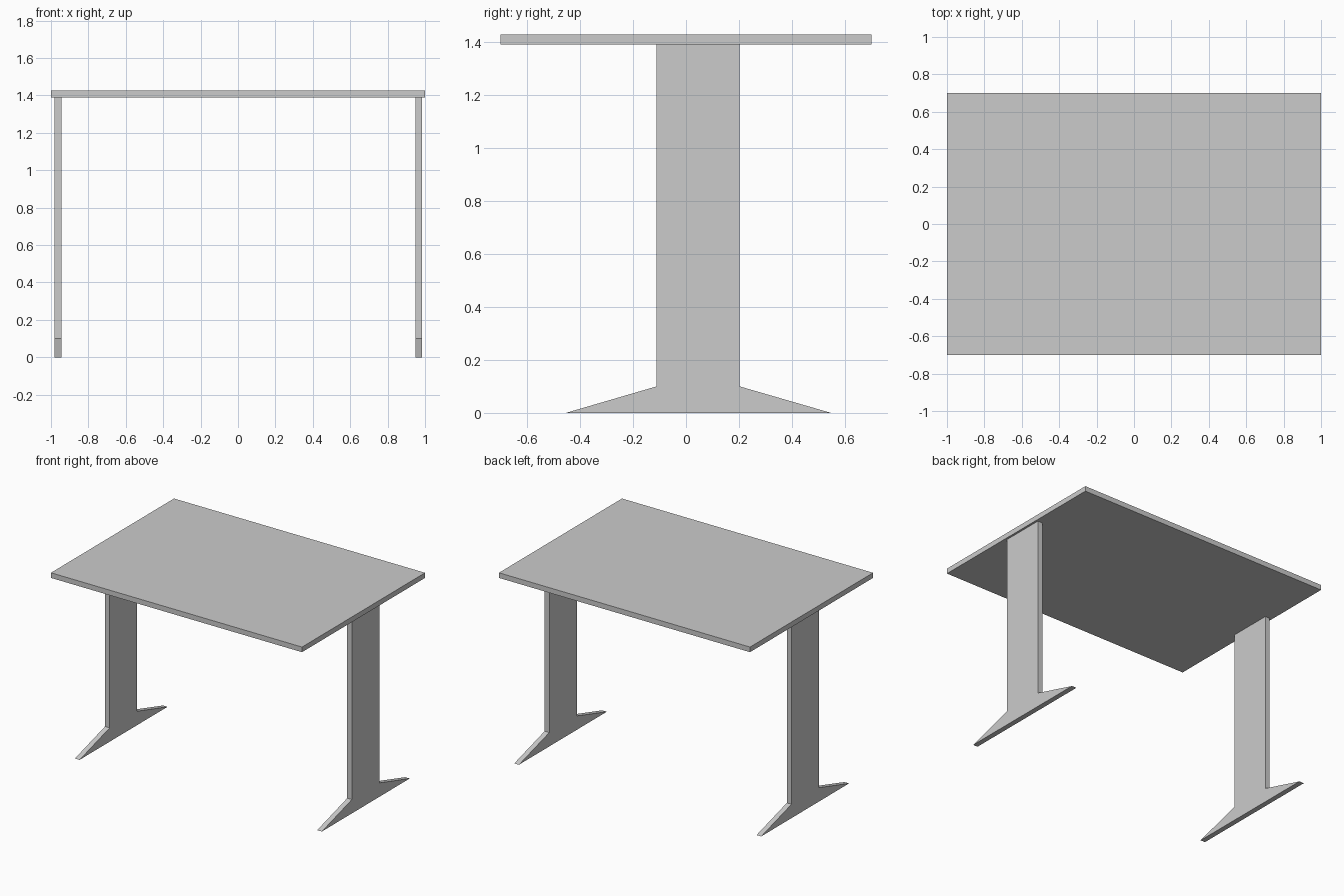
import bpy, bmesh

if "Cube" in bpy.data.objects:
    bpy.data.objects.remove(bpy.data.objects["Cube"])


def extrude_profile(name, profile, x0, x1):
    """Solid made from a (y, z) outline swept along x."""
    bm = bmesh.new()
    face = bm.faces.new([bm.verts.new((x0, y, z)) for y, z in profile])
    ext = bmesh.ops.extrude_face_region(bm, geom=[face], use_keep_orig=True)
    moved = [g for g in ext["geom"] if isinstance(g, bmesh.types.BMVert)]
    bmesh.ops.translate(bm, verts=moved, vec=(x1 - x0, 0, 0))
    bmesh.ops.recalc_face_normals(bm, faces=bm.faces)
    mesh = bpy.data.meshes.new(name)
    bm.to_mesh(mesh)
    bm.free()
    obj = bpy.data.objects.new(name, mesh)
    bpy.context.collection.objects.link(obj)
    return obj


TOP_Z, UNDER_Z = 1.427, 1.39

# Table top
extrude_profile("table_top",
                [(-0.7, UNDER_Z), (0.7, UNDER_Z), (0.7, TOP_Z), (-0.7, TOP_Z)],
                -1.0, 1.0)

# Panel legs with splayed, pointed feet
leg = [(-0.453, 0), (0.547, 0), (0.202, 0.1), (0.202, UNDER_Z),
       (-0.111, UNDER_Z), (-0.111, 0.1)]
for name, x in (("left_leg", -0.982), ("right_leg", 0.948)):
    extrude_profile(name, leg, x, x + 0.037)
